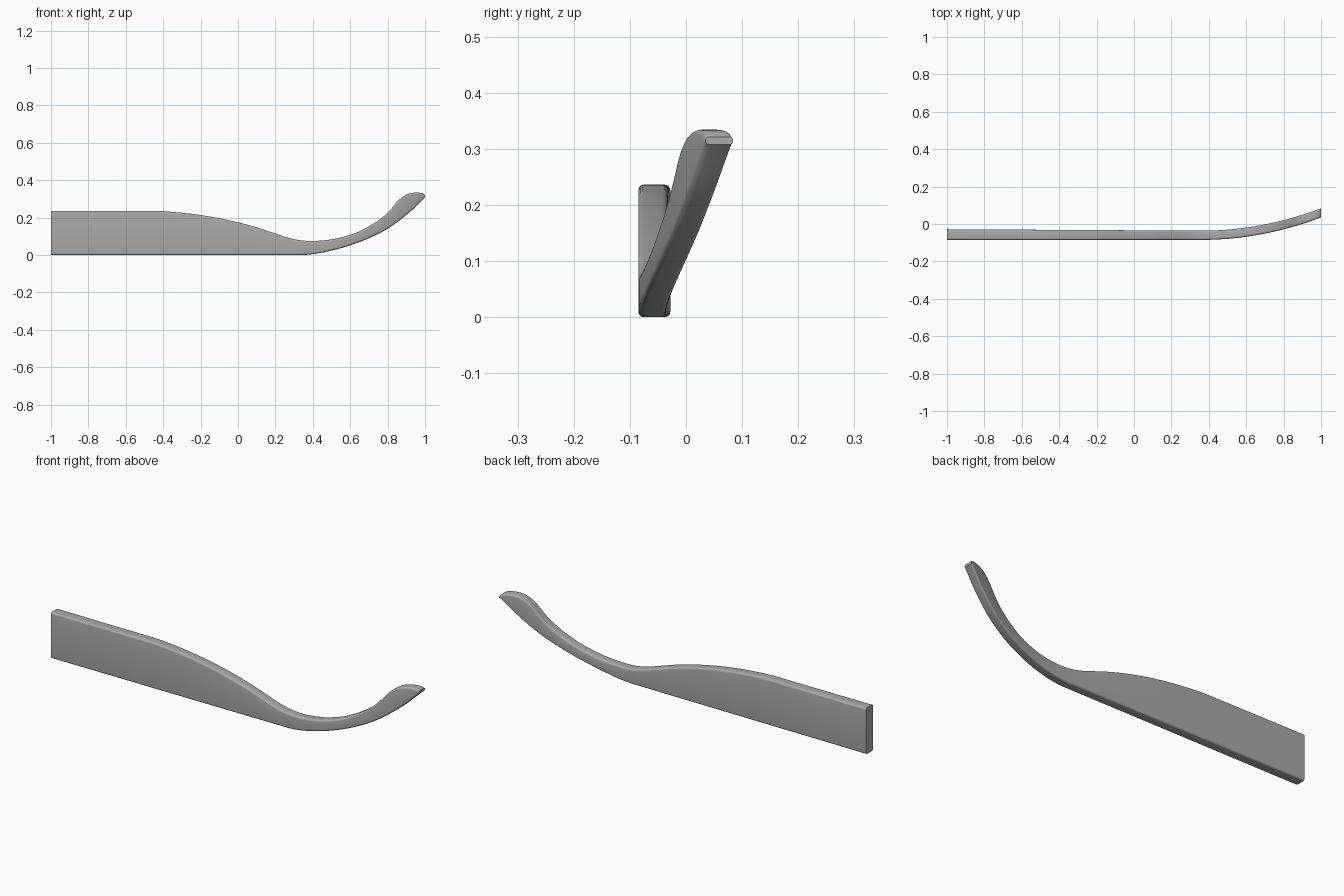
import bpy, bmesh, math

if "Cube" in bpy.data.objects:
    bpy.data.objects.remove(bpy.data.objects["Cube"])

# Upper and lower outline of the lever as (x, z) points
TOP = [(-1, .236), (-.7, .236), (-.45, .236), (-.3, .226), (-.15, .206), (0, .175), (.1, .148), (.2, .115),
       (.28, .089), (.34, .078), (.39, .075), (.48, .081), (.6, .108), (.7, .153), (.8, .225),
       (.85, .284), (.88, .311), (.91, .327), (.95, .334), (.985, .331), (1, .321)]
BOTTOM = [(-1, 0), (0, 0), (.34, 0), (.4, .005), (.5, .024), (.6, .052), (.7, .090),
          (.8, .141), (.9, .214), (1, .308)]


def curve(pts, x):
    """Smooth cubic interpolation through the outline points."""
    n = len(pts)
    i = max(k for k in range(n - 1) if pts[k][0] <= x + 1e-9)

    def slope(k):
        if k in (0, n - 1):
            a, b = (0, 1) if k == 0 else (n - 2, n - 1)
            return (pts[b][1] - pts[a][1]) / (pts[b][0] - pts[a][0])
        d0 = (pts[k][1] - pts[k-1][1]) / (pts[k][0] - pts[k-1][0])
        d1 = (pts[k+1][1] - pts[k][1]) / (pts[k+1][0] - pts[k][0])
        return 0 if d0 * d1 <= 0 else 2 * d0 * d1 / (d0 + d1)
    (x0, z0), (x1, z1) = pts[i], pts[i + 1]
    h = x1 - x0
    t = (x - x0) / h
    return ((2*t**3 - 3*t*t + 1) * z0 + (t**3 - 2*t*t + t) * h * slope(i)
            + (3*t*t - 2*t**3) * z1 + (t**3 - t*t) * h * slope(i + 1))


def section(x):
    """Rounded rectangle across the lever at x."""
    lo, hi = curve(BOTTOM, x), curve(TOP, x)
    front = -.085 + .12 * (max(0, x - .36) / .64) ** 2
    back = front + .057 - .008 * min(1, (x + 1) / 1.4)
    r = min(.01, .45 * (hi - lo))
    ring = []
    for cy, cz, a0 in ((back - r, hi - r, 0), (front + r, hi - r, 90),
                       (front + r, lo + r, 180), (back - r, lo + r, 270)):
        for s in range(6):
            a = math.radians(a0 + 18 * s)
            ring.append((x, cy + r * math.cos(a), cz + r * math.sin(a)))
    return ring


# Stations: sparse on the straight grip, dense at the rounded tip
xs = [-1, -.75] + [-.5 + .03 * i for i in range(46)] + [.86 + .01 * i for i in range(13)] + [.985, .99, .995, 1]
bm = bmesh.new()
rings = [[bm.verts.new(p) for p in section(x)] for x in xs]
for a, b in zip(rings, rings[1:]):
    for j in range(len(a)):
        k = (j + 1) % len(a)
        bm.faces.new((a[j], a[k], b[k], b[j]))
bm.faces.new(rings[0])
bm.faces.new(rings[-1])
bmesh.ops.recalc_face_normals(bm, faces=bm.faces)
mesh = bpy.data.meshes.new("lever_arm")
bm.to_mesh(mesh)
bm.free()

# Single grey part
lever = bpy.data.objects.new("lever_arm", mesh)
bpy.context.collection.objects.link(lever)
grey = bpy.data.materials.new("plain grey")
grey.diffuse_color = (.4, .4, .4, 1)
grey.use_nodes = True
grey.node_tree.nodes["Principled BSDF"].inputs["Base Color"].default_value = grey.diffuse_color
mesh.materials.append(grey)
bpy.context.view_layer.objects.active = lever
lever.select_set(True)
bpy.ops.object.shade_smooth_by_angle(angle=math.radians(35))
